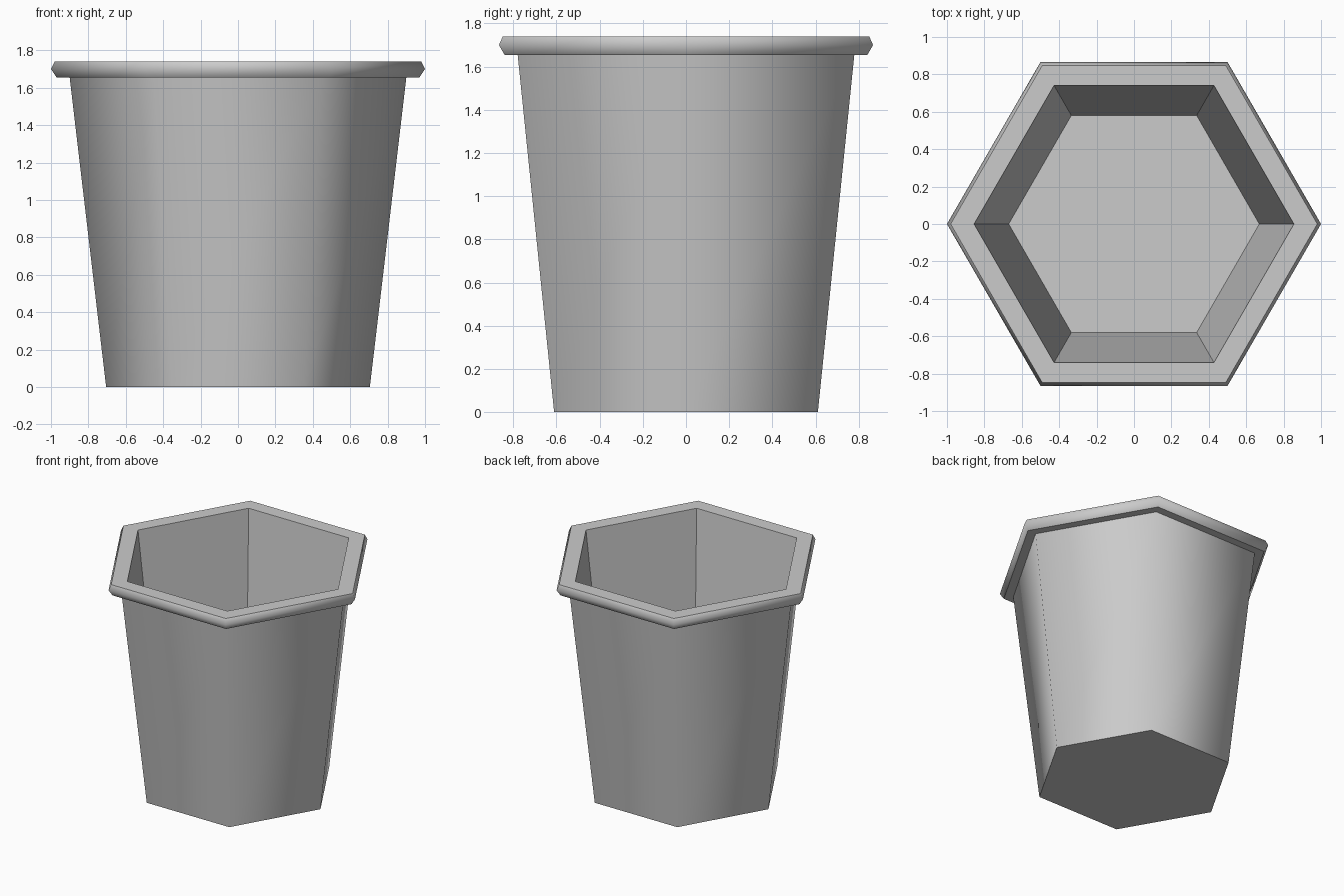
import bpy, bmesh
from math import cos, sin, pi

cube = bpy.data.objects.get("Cube")
if cube:
    bpy.data.objects.remove(cube, do_unlink=True)

SIDES = 6

grey = bpy.data.materials.new("plain_grey")
grey.use_nodes = True
colour = (0.6, 0.6, 0.6, 1)
grey.diffuse_color = colour
grey.node_tree.nodes["Principled BSDF"].inputs["Base Color"].default_value = colour

# Pot profile: radius, height, whether the band above this ring is smooth
profile = [
    (0.705, 0.0, True),    # outer wall
    (0.90, 1.655, False),  # underside of the rim
    (0.97, 1.655, True),   # lower rim bevel
    (1.0, 1.70, True),     # upper rim bevel
    (0.98, 1.74, False),   # flat rim top
    (0.855, 1.74, False),  # inner wall
    (0.67, 0.15, False),   # inner floor
]

bm = bmesh.new()
rings = [[bm.verts.new((r * cos(2 * pi * i / SIDES), r * sin(2 * pi * i / SIDES), z))
          for i in range(SIDES)] for r, z, _ in profile]

# Bands between neighbouring rings
for lower, upper, (_, _, smooth) in zip(rings, rings[1:], profile):
    for i in range(SIDES):
        j = (i + 1) % SIDES
        face = bm.faces.new((lower[i], lower[j], upper[j], upper[i]))
        face.smooth = smooth

# Base and inner floor
bm.faces.new(rings[0][::-1])
bm.faces.new(rings[-1])

# Keep the borders of flat faces crisp
for edge in bm.edges:
    edge.smooth = all(f.smooth for f in edge.link_faces)

mesh = bpy.data.meshes.new("hexagonal_pot")
bm.to_mesh(mesh)
bm.free()
mesh.materials.append(grey)
pot = bpy.data.objects.new("hexagonal_pot", mesh)
bpy.context.collection.objects.link(pot)
